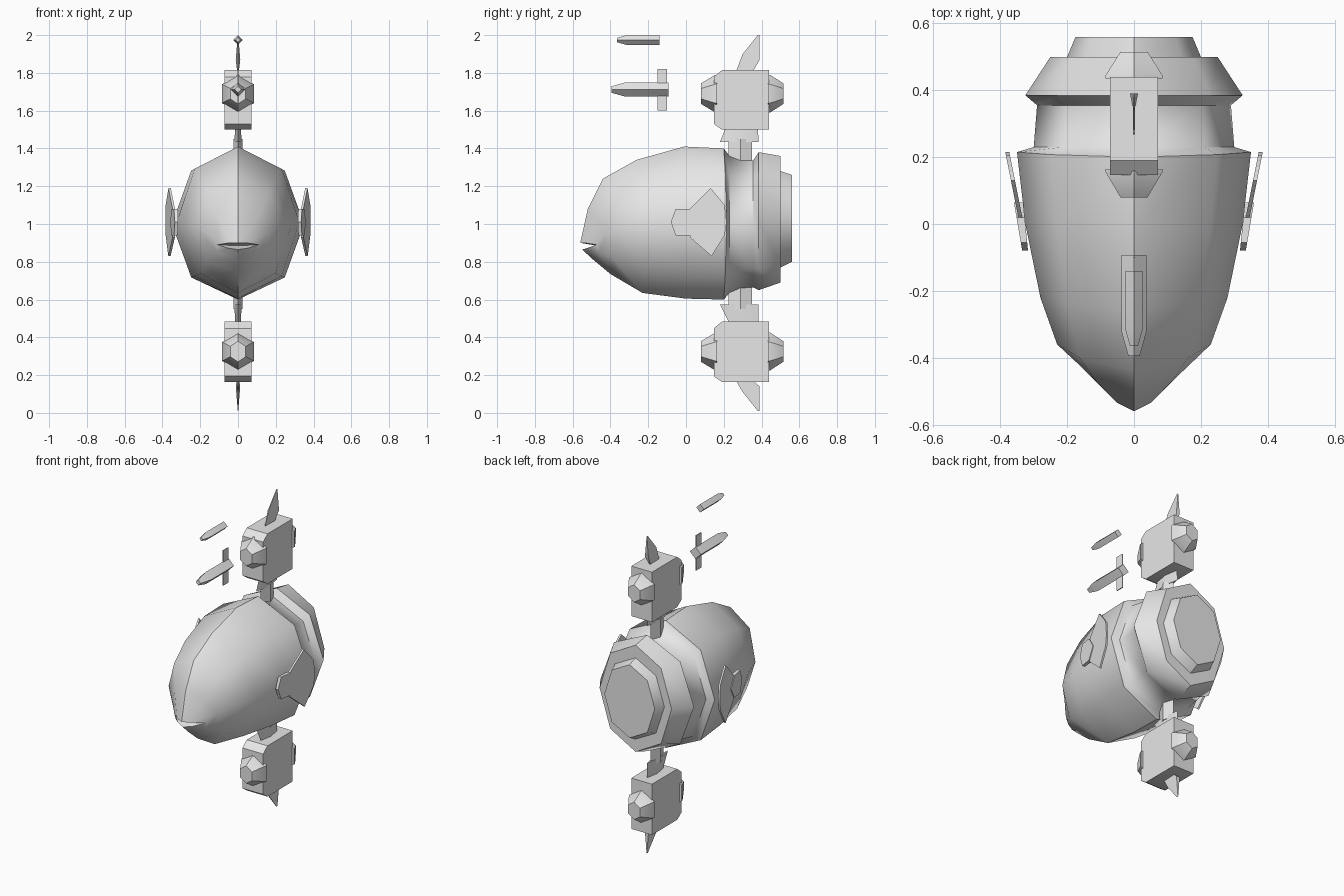
import bpy, bmesh, math

cube = bpy.data.objects.get("Cube")
if cube:
    bpy.data.objects.remove(cube, do_unlink=True)

grey = bpy.data.materials.new("light_grey")
grey.use_nodes = True
grey.diffuse_color = (0.8, 0.8, 0.8, 1)
grey.node_tree.nodes["Principled BSDF"].inputs["Base Color"].default_value = (0.8, 0.8, 0.8, 1)


def make(name, rings, caps=(None, None), angle=35):
    """Skin a list of equal-length vertex rings; a cap may fan to a given point."""
    bm = bmesh.new()
    loops = [[bm.verts.new(p) for p in r] for r in rings]
    n = len(loops[0])
    for a, b in zip(loops, loops[1:]):
        for i in range(n):
            j = (i + 1) % n
            bm.faces.new((a[i], a[j], b[j], b[i]))
    for loop, tip in ((loops[0], caps[0]), (loops[-1], caps[1])):
        if tip is None:
            bm.faces.new(loop)
        else:
            c = bm.verts.new(tip)
            for i in range(n):
                bm.faces.new((loop[i], loop[(i + 1) % n], c))
    bmesh.ops.recalc_face_normals(bm, faces=bm.faces)
    me = bpy.data.meshes.new(name)
    bm.to_mesh(me)
    bm.free()
    me.materials.append(grey)
    ob = bpy.data.objects.new(name, me)
    bpy.context.collection.objects.link(ob)
    bpy.ops.object.select_all(action='DESELECT')
    ob.select_set(True)
    bpy.context.view_layer.objects.active = ob
    bpy.ops.object.shade_smooth_by_angle(angle=math.radians(angle))
    return ob


def ring(n, y, z, rx, rz):
    """Ring facing along y with a vertex at the top."""
    return [(rx * math.sin(2 * math.pi * i / n), y, z + rz * math.cos(2 * math.pi * i / n))
            for i in range(n)]


def plate(name, yz, x_in, x_out):
    """Prism from a side outline; x_in and x_out give its two faces."""
    return make(name, [[(x_in(y, z), y, z) for y, z in yz],
                       [(x_out(y, z), y, z) for y, z in yz]])


def hull_section(yt, zt, yb, zb, ys, hx):
    """Octagonal hull section: top, bottom and side stations may differ in y."""
    zc, out = (zt + zb) / 2, []
    for i in range(8):
        a = math.pi * i / 4
        c = math.cos(a)
        y_end = yt if c > 0 else yb
        out.append((hx * math.sin(a), ys + (y_end - ys) * c * c, zc + (zt - zb) / 2 * c))
    return out


# Hull: fish-like nose, body, neck, collar and rear nozzle
mouth = [(0, -.56, .9), (.05, -.535, .9), (.11, -.475, .89), (.05, -.525, .872),
         (0, -.55, .865), (-.05, -.525, .872), (-.11, -.475, .89), (-.05, -.535, .9)]
stations = [(-.52, 1.08, -.49, .81, -.43, .155),
            (-.44, 1.24, -.40, .735, -.36, .23),
            (-.26, 1.34, -.23, .635, -.22, .28),
            (-.01, 1.41, 0, .605, 0, .325),
            (.20, 1.40, .20, .60, .215, .35),
            (.23, 1.36, .23, .635, .23, .30),
            (.355, 1.335, .355, .665, .355, .29),
            (.385, 1.38, .385, .65, .385, .325),
            (.50, 1.36, .50, .69, .50, .25),
            (.50, 1.28, .50, .77, .50, .20),
            (.56, 1.26, .56, .80, .56, .175)]
make("hull", [mouth] + [hull_section(*s) for s in stations],
     caps=((0, -.47, .885), None), angle=48)

# Side fins: a large swept plate with a small hexagonal plate ahead of it
big = [(.02, 1.08), (.13, 1.19), (.205, 1.1), (.215, 1.01), (.205, .94), (.135, .83), (.02, .93)]
small = [(-.08, 1.01), (-.055, 1.08), (.02, 1.08), (.065, 1.01), (.02, .94), (-.055, .94)]
for side, s in (("left", 1), ("right", -1)):
    plate(side + "_side_fin", big,
          lambda y, z: s * (.330 + .20 * y), lambda y, z: s * (.342 + .20 * y))
    plate(side + "_fin_root", small,
          lambda y, z: s * (.325 + .10 * y), lambda y, z: s * (.348 + .17 * y))

# Pods above and below: casing, front and rear hexagonal cones
casings = {"upper": (1.50, 1.814, 1.69), "lower": (.164, .483, .325)}
for pod, (z0, z1, zc) in casings.items():
    outline = [(.19, z0), (.44, z0), (.44, z1), (.19, z1), (.147, z1 - .035), (.147, z0 + .03)]
    plate(pod + "_pod", outline, lambda y, z: -.072, lambda y, z: .072)
    make(pod + "_pod_intake",
         [ring(6, .08, zc, .047, .055), ring(6, .155, zc, .098, .1), ring(6, .165, zc, .098, .1)])
    make(pod + "_pod_exhaust",
         [ring(6, .435, zc, .098, .1), ring(6, .445, zc, .098, .1), ring(6, .515, zc, .047, .055)])


# Pylons joining pods to hull: diamond strut and a flared foot
def strut(name, levels):
    make(name, [[(0, y0, z), (w, (y0 + y1) / 2, z), (0, y1, z), (-w, (y0 + y1) / 2, z)]
                for z, y0, y1, w in levels])


strut("upper_pylon", [(1.30, .225, .35, .025), (1.45, .225, .35, .025)])
strut("upper_pylon_foot", [(1.435, .18, .385, .02), (1.51, .21, .38, .014)])
strut("lower_pylon", [(.71, .225, .35, .025), (.55, .225, .35, .025)])
strut("lower_pylon_foot", [(.575, .18, .385, .02), (.475, .23, .385, .014)])

# Swept tail fins on the pods: thin wedges, thickest at the rear edge
fin = [(.262, 1.80), (.30, 1.90), (.38, 2.0), (.39, 2.0), (.39, 1.87), (.35, 1.80)]
thick = lambda y, z: .001 + .10 * max(0, y - .27) * max(0, 1 - abs(z - 1.88) / .12)
plate("upper_tail_fin", fin, lambda y, z: -thick(y, z), thick)
low_fin = [(y, 2.01 - z if z > 1.81 else .175) for y, z in fin]
low_thick = lambda y, z: thick(y, 2.01 - z)
plate("lower_tail_fin", low_fin, lambda y, z: -low_thick(y, z), low_thick)

# Four-sided missiles flying ahead of the upper pod
for name, z, r, y_tip, y_sh, y_end in (("upper_missile", 1.974, .026, -.365, -.315, -.14),
                                       ("lower_missile", 1.712, .038, -.395, -.32, -.093)):
    make(name, [ring(4, y_tip, z, r * .45, r * .45), ring(4, y_sh, z, r, r),
                ring(4, y_end, z, r, r)], angle=20)
plate("missile_fin", [(-.15, 1.60), (-.10, 1.60), (-.10, 1.82), (-.15, 1.82)],
      lambda y, z: -.003, lambda y, z: .003)
